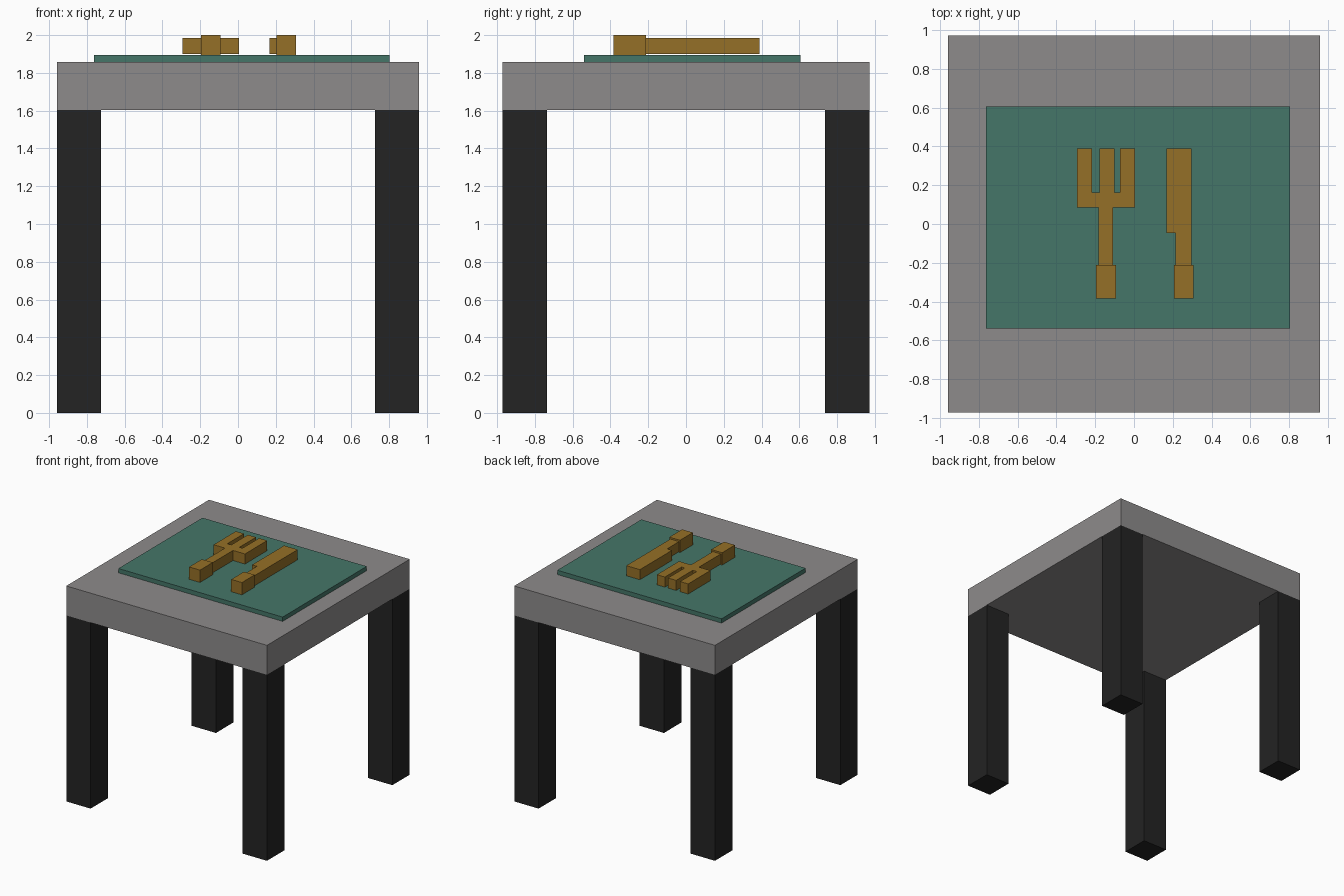
import bpy, bmesh

if "Cube" in bpy.data.objects:
    bpy.data.objects.remove(bpy.data.objects["Cube"])


def material(name, rgb):
    m = bpy.data.materials.new(name)
    m.diffuse_color = (*rgb, 1.0)
    m.use_nodes = True
    m.node_tree.nodes["Principled BSDF"].inputs["Base Color"].default_value = m.diffuse_color
    return m


def slab(name, outline, z0, z1, mat=None):
    """Extrude a counter-clockwise outline from z0 up to z1."""
    bm = bmesh.new()
    face = bm.faces.new([bm.verts.new((x, y, z0)) for x, y in outline])
    ext = bmesh.ops.extrude_face_region(bm, geom=[face])
    top = [v for v in ext["geom"] if isinstance(v, bmesh.types.BMVert)]
    bmesh.ops.translate(bm, verts=top, vec=(0, 0, z1 - z0))
    bmesh.ops.recalc_face_normals(bm, faces=bm.faces)
    mesh = bpy.data.meshes.new(name)
    bm.to_mesh(mesh)
    bm.free()
    ob = bpy.data.objects.new(name, mesh)
    bpy.context.collection.objects.link(ob)
    if mat:
        mesh.materials.append(mat)
    return ob


def rect(x0, x1, y0, y1):
    return [(x0, y0), (x1, y0), (x1, y1), (x0, y1)]


black = material("black", (0.017, 0.017, 0.017))
teal = material("teal", (0.06, 0.18, 0.14))
brass = material("brass", (0.30, 0.16, 0.02))
grey = material("warm_grey", (0.27, 0.26, 0.26))

# Table top
W, D, Z_LEG, Z_TOP, Z_MAT = 0.957, 0.972, 1.603, 1.857, 1.894
slab("table_top", rect(-W, W, -D, D), Z_LEG, Z_TOP, grey)

# Four corner legs
for sx, side in ((-1, "left"), (1, "right")):
    for sy, end in ((-1, "front"), (1, "back")):
        xs = sorted((sx * 0.725, sx * W))
        ys = sorted((sy * 0.735, sy * D))
        slab(f"{end}_{side}_leg", rect(*xs, *ys), 0, Z_LEG, black)

# Place mat
slab("place_mat", rect(-0.763, 0.803, -0.539, 0.606), Z_TOP, Z_MAT, teal)

# Fork: three tines, head and neck in one outline
tip, slot, head, neck = 0.389, 0.162, 0.086, -0.211
fork = [(-0.184, neck), (-0.108, neck), (-0.108, head), (0.006, head),
        (0.006, tip), (-0.071, tip), (-0.071, slot), (-0.101, slot),
        (-0.101, tip), (-0.178, tip), (-0.178, slot), (-0.216, slot),
        (-0.216, tip), (-0.293, tip), (-0.293, head), (-0.184, head)]
slab("fork", fork, 1.899, 1.986, brass)

# Knife: blade with a stepped heel
knife = [(0.215, neck), (0.297, neck), (0.297, tip), (0.167, tip),
         (0.167, -0.047), (0.213, -0.047)]
slab("knife", knife, 1.899, 1.986, brass)

# Thicker handles
for name, x0, x1 in (("fork_handle", -0.197, -0.093), ("knife_handle", 0.205, 0.307)):
    slab(name, rect(x0, x1, -0.385, neck), Z_MAT, 2.0, brass)
